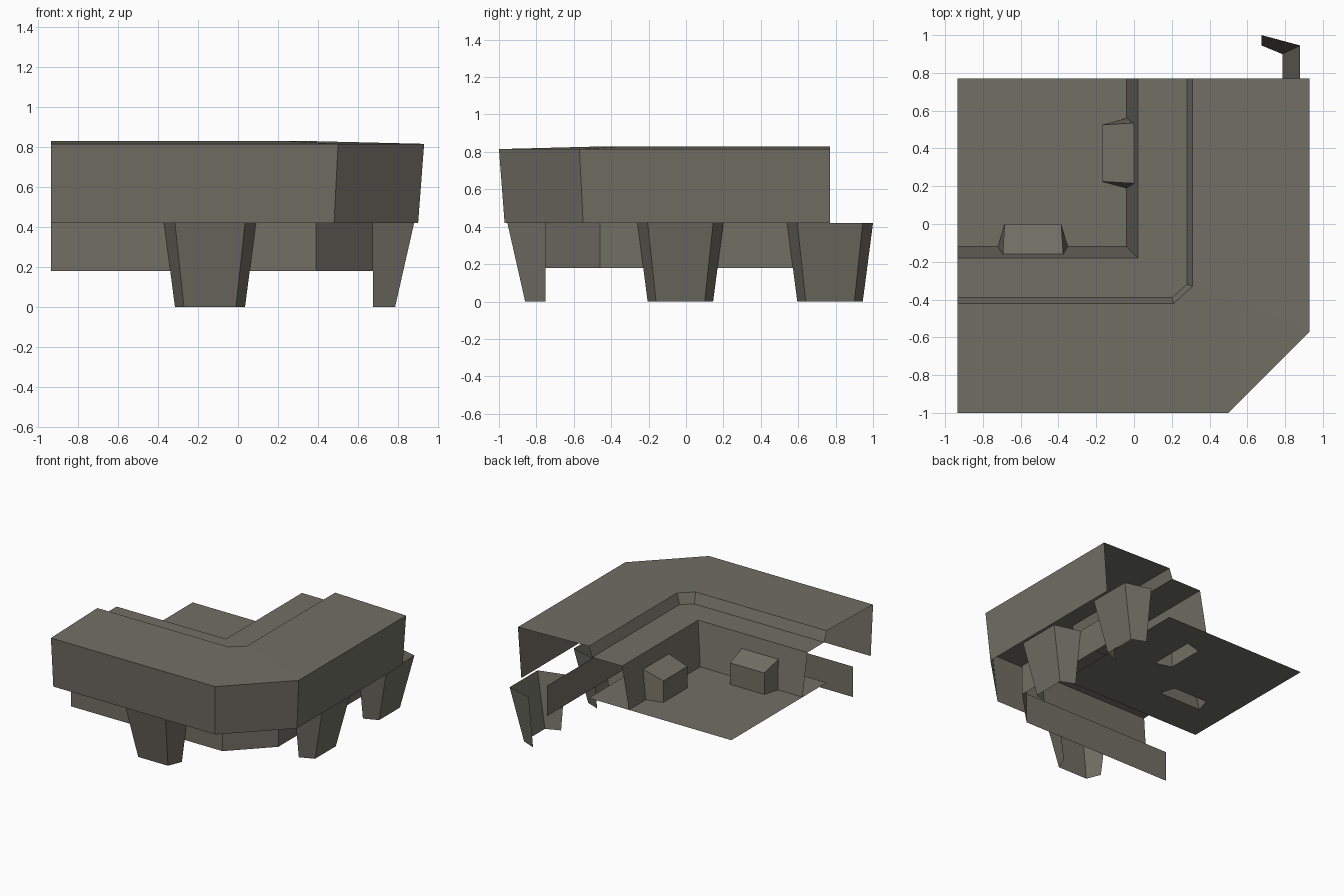
import bpy, math

if "Cube" in bpy.data.objects:
    bpy.data.objects.remove(bpy.data.objects["Cube"])

stone = bpy.data.materials.new("grey stone")
stone.diffuse_color = (0.165, 0.16, 0.13, 1)
stone.use_nodes = True
stone.node_tree.nodes["Principled BSDF"].inputs["Base Color"].default_value = stone.diffuse_color


def make(name, verts, faces, loc=(0, 0, 0), rot=0):
    me = bpy.data.meshes.new(name)
    me.from_pydata(verts, [], faces)
    me.materials.append(stone)
    ob = bpy.data.objects.new(name, me)
    ob.location = loc
    ob.rotation_euler = (0, 0, math.radians(rot))
    bpy.context.collection.objects.link(ob)
    return ob


def loft(name, rows, cap=False, **kw):
    """Skin open rows of points, bottom row first, left to right seen from outside."""
    verts, index, faces = [], {}, []

    def vid(p):
        if p not in index:
            index[p] = len(verts)
            verts.append(p)
        return index[p]

    for a, b in zip(rows, rows[1:]):
        for i in range(len(a) - 1):
            quad = [vid(p) for p in (a[i], a[i + 1], b[i + 1], b[i])]
            faces.append(list(dict.fromkeys(quad)))
    if cap:
        faces.append([vid(p) for p in rows[-1]])
    return make(name, verts, faces, **kw)


LEFT, BACK = -0.935, 0.77


def corner(x, y, z, cx=0.0, cy=0.0):
    """L-shaped path around the front right corner, with a chamfer of cx by cy."""
    return [(LEFT, y, z), (x - cx, y, z), (x, y + cy, z), (x, BACK, z)]


# Upper parapet: outer wall, sloped top, inner step, ledge, inner wall
loft("parapet", [
    corner(0.90, -0.97, 0.42, 0.42, 0.42),
    corner(0.93, -1.00, 0.815, 0.43, 0.43),
    corner(0.31, -0.42, 0.83, 0.10, 0.09),
    corner(0.28, -0.39, 0.75, 0.08, 0.07),
    corner(0.02, -0.18, 0.75),
    corner(-0.04, -0.12, 0.42),
])

# Lower wall under the parapet
loft("lower_wall", [corner(0.675, -0.75, z, 0.285, 0.29) for z in (0.18, 0.42)])

# Inner floor, notched around the two blocks, and the strip running under the wall
inner = [(LEFT, -0.12), (-0.72, -0.12), (-0.685, 0), (-0.385, 0), (-0.35, -0.12),
         (-0.04, -0.12), (-0.04, 0.19), (-0.17, 0.225), (-0.17, 0.525),
         (-0.04, 0.56), (-0.04, BACK), (LEFT, BACK)]
strip = [(LEFT, -0.42), (0.31, -0.42), (0.31, BACK), (-0.04, BACK),
         (-0.04, -0.12), (LEFT, -0.12)]
for name, pts in (("inner_floor", inner), ("floor_strip", strip)):
    make(name, [(x, y, 0.42) for x, y in pts], [list(range(len(pts)))])


def bracket(back, front, depth, z, z_back=None, y_back=0.0):
    zb = z if z_back is None else z_back
    return [(-back, y_back, zb), (-front, -depth, z), (front, -depth, z), (back, y_back, zb)]


# Tapered open supports below the parapet
for name, x, y, rot in (("front_support", -0.14, -0.75, 0),
                        ("right_support", 0.675, -0.03, 90),
                        ("back_right_support", 0.675, 0.77, 90)):
    loft(name, [bracket(0.175, 0.13, 0.11, 0), bracket(0.23, 0.175, 0.205, 0.42)],
         loc=(x, y, 0), rot=rot)

# Small blocks standing against the inner wall
for name, x, y, rot, d in (("front_block", -0.535, -0.12, 180, 0.12),
                           ("side_block", -0.04, 0.375, -90, 0.13)):
    loft(name, [bracket(0.185, 0.15, d, 0.42), bracket(0.16, 0.15, d, 0.59, 0.64, 0.04)],
         cap=True, loc=(x, y, 0), rot=rot)
